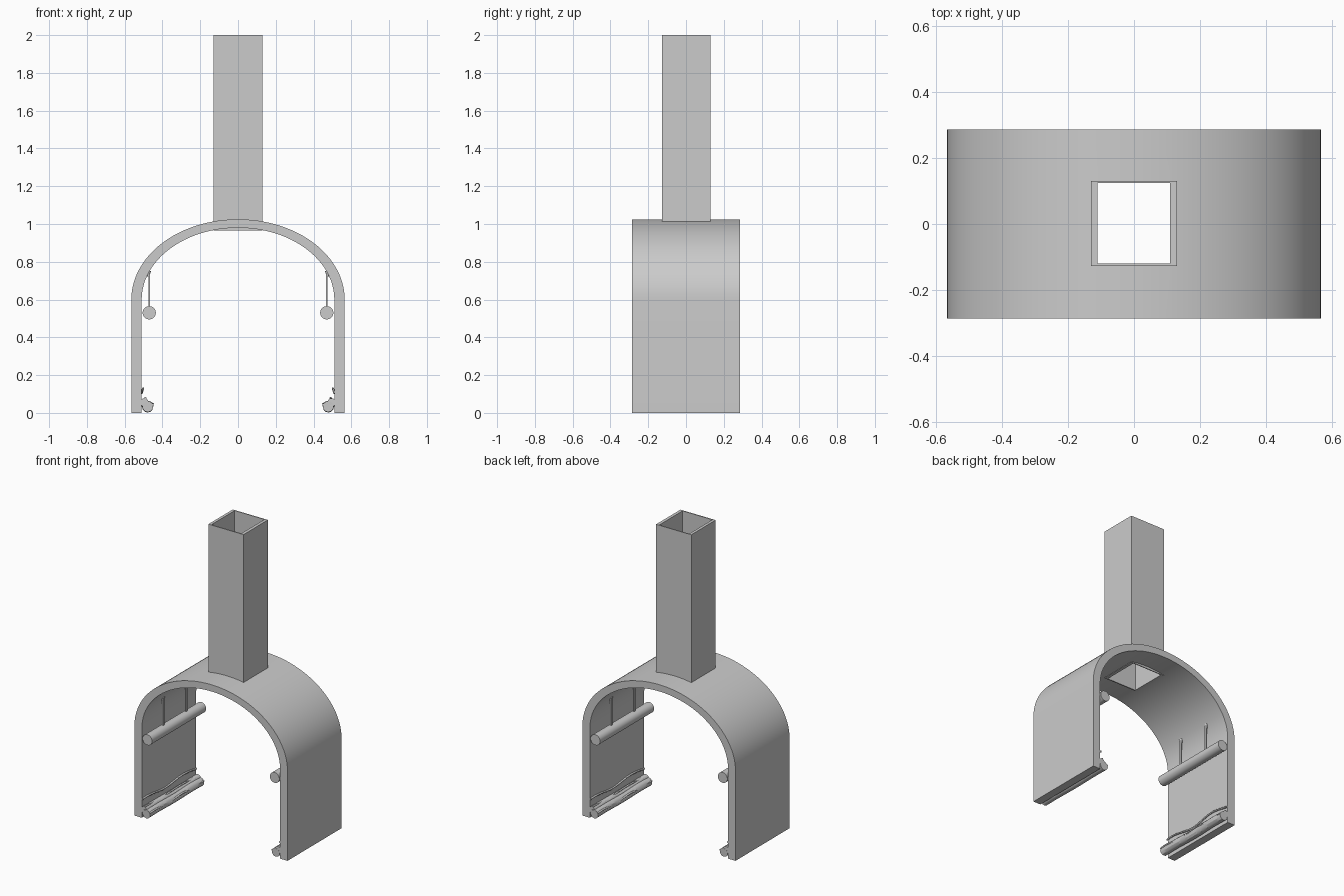
import bpy, bmesh, math

if "Cube" in bpy.data.objects:
    bpy.data.objects.remove(bpy.data.objects["Cube"])

HALF = 0.285  # half depth along y


def finish(obj, smooth=True):
    bpy.ops.object.select_all(action='DESELECT')
    obj.select_set(True)
    bpy.context.view_layer.objects.active = obj
    if smooth:
        bpy.ops.object.shade_smooth_by_angle(angle=math.radians(30))
    return obj


def from_bmesh(name, bm):
    bmesh.ops.recalc_face_normals(bm, faces=bm.faces)
    mesh = bpy.data.meshes.new(name)
    bm.to_mesh(mesh)
    bm.free()
    obj = bpy.data.objects.new(name, mesh)
    bpy.context.collection.objects.link(obj)
    return obj


def box(name, x0, x1, y0, y1, z0, z1):
    bm = bmesh.new()
    bmesh.ops.create_cube(bm, size=1)
    for v in bm.verts:
        v.co = ((x0 + x1) / 2 + v.co.x * (x1 - x0),
                (y0 + y1) / 2 + v.co.y * (y1 - y0),
                (z0 + z1) / 2 + v.co.z * (z1 - z0))
    return from_bmesh(name, bm)


def cut(obj, cutter):
    mod = obj.modifiers.new("hole", 'BOOLEAN')
    mod.operation = 'DIFFERENCE'
    mod.solver = 'EXACT'
    mod.object = cutter
    finish(obj, False)
    bpy.ops.object.modifier_apply(modifier=mod.name)


def cable(name, pts, radius):
    cu = bpy.data.curves.new(name, 'CURVE')
    cu.dimensions = '3D'
    cu.bevel_depth = radius
    cu.bevel_resolution = 4
    cu.use_fill_caps = True
    sp = cu.splines.new('POLY')
    sp.points.add(len(pts) - 1)
    for p, co in zip(sp.points, pts):
        p.co = (*co, 1)
    obj = bpy.data.objects.new(name, cu)
    bpy.context.collection.objects.link(obj)
    finish(obj, False)
    bpy.ops.object.convert(target='MESH')
    return finish(bpy.context.view_layer.objects.active)


# Arch shell: straight legs with an elliptical crown
def arch_line(a, b, n=48):
    crown = [(a * math.cos(math.pi * i / n), 0.6 + b * math.sin(math.pi * i / n))
             for i in range(n + 1)]
    return [(a, 0)] + crown + [(-a, 0)]


outer, inner = arch_line(0.565, 0.425), arch_line(0.51, 0.38)
bm = bmesh.new()
rings = [[bm.verts.new((x, y, z)) for x, z in line]
         for line, y in ((outer, -HALF), (outer, HALF), (inner, HALF), (inner, -HALF))]
for k in range(4):
    r, s = rings[k], rings[(k + 1) % 4]
    for i in range(len(r) - 1):
        bm.faces.new((r[i], r[i + 1], s[i + 1], s[i]))
for i in (0, -1):
    bm.faces.new([r[i] for r in rings])
arch = from_bmesh("arch_shell", bm)

# Square shaft opening through the crown
shaft = box("shaft", -0.13, 0.13, -0.127, 0.13, 0.965, 2.0)
cutter = box("shaft_cutter", -0.111, 0.109, -0.12, 0.124, 0.8, 2.2)
cut(arch, cutter)
cut(shaft, cutter)
bpy.data.objects.remove(cutter)
finish(arch)


# Left-side fittings; the other side is the same set turned half round
def wavy(x, z, amp, waves, phase, n=40):
    pts = []
    for i in range(n + 1):
        t = i / n
        w = math.sin(2 * math.pi * waves * t + phase)
        pts.append((x + 0.3 * amp * w, -HALF + 2 * HALF * t, z + amp * w))
    return pts


parts = []
# Hanging tube lamp
bm = bmesh.new()
bmesh.ops.create_cone(bm, cap_ends=True, segments=32, radius1=0.035, radius2=0.035, depth=2 * HALF)
for v in bm.verts:
    x, y, z = v.co
    v.co = (-0.47 + x, z, 0.53 + y)
parts.append(finish(from_bmesh("lamp_tube", bm)))

# Hanger rods with small ceiling caps
for y in (-0.115, 0.125):
    parts.append(box("hanger_rod", -0.474, -0.466, y - 0.007, y + 0.007, 0.55, 0.745))
    bm = bmesh.new()
    bmesh.ops.create_cone(bm, cap_ends=True, segments=12, radius1=0.005, radius2=0.013, depth=0.03)
    for v in bm.verts:
        v.co.x -= 0.474
        v.co.y += y
        v.co.z += 0.735
    parts.append(finish(from_bmesh("hanger_cap", bm)))

# Floor pipes and loose cables along the wall
parts += [
    cable("floor_pipe", wavy(-0.478, 0.033, 0.002, 1.5, 0.0), 0.029),
    cable("upper_pipe", wavy(-0.496, 0.054, 0.002, 1.0, 1.0), 0.022),
    cable("floor_cable", wavy(-0.454, 0.04, 0.008, 2.0, 0.5), 0.006),
    cable("pipe_cable", wavy(-0.492, 0.074, 0.004, 1.5, 2.0), 0.006),
    cable("wall_cable", wavy(-0.506, 0.118, 0.011, 1.5, 0.8), 0.006),
]

for p in parts:
    twin = p.copy()
    twin.name = p.name.split(".")[0] + "_right"
    twin.rotation_euler.z = math.pi
    bpy.context.collection.objects.link(twin)
